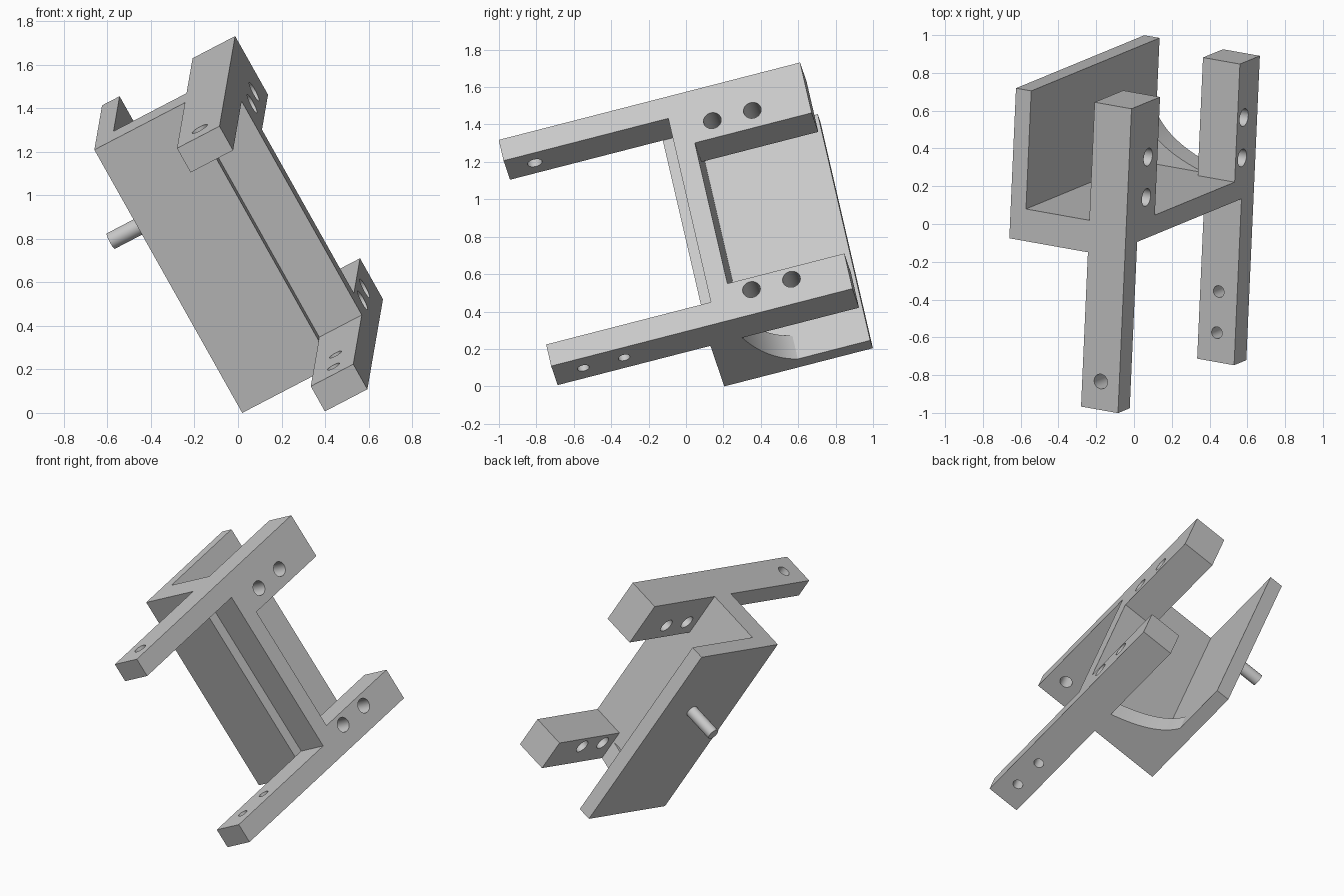
import bpy, bmesh, math
from mathutils import Vector, Matrix

cube = bpy.data.objects.get("Cube")
if cube:
    bpy.data.objects.remove(cube, do_unlink=True)

# Tilted part frame: local x across the plate, y along the arms, z up the plate
up = Vector((-0.480, -0.198, 0.854)).normalized()
along = Vector((0.045, 0.968, 0.245))
along = (along - up * along.dot(up)).normalized()
across = along.cross(up)
frame = Matrix((across, along, up)).transposed().to_4x4()

grey = bpy.data.materials.new("plain_grey")
grey.use_nodes = True
colour = (0.58, 0.58, 0.58, 1)
grey.diffuse_color = colour
grey.node_tree.nodes["Principled BSDF"].inputs["Base Color"].default_value = colour


def add_object(name, bm):
    bmesh.ops.recalc_face_normals(bm, faces=bm.faces)
    mesh = bpy.data.meshes.new(name)
    bm.to_mesh(mesh)
    bm.free()
    mesh.materials.append(grey)
    obj = bpy.data.objects.new(name, mesh)
    bpy.context.collection.objects.link(obj)
    obj.matrix_world = frame
    return obj


def prism(name, outline, axis, low, high):
    """Extrude a 2D outline along one local axis ('x' or 'z')."""
    bm = bmesh.new()
    place = (lambda p: (low, p[0], p[1])) if axis == "x" else (lambda p: (p[0], p[1], low))
    face = bm.faces.new([bm.verts.new(place(p)) for p in outline])
    shift = Vector((1, 0, 0) if axis == "x" else (0, 0, 1)) * (high - low)
    moved = bmesh.ops.extrude_face_region(bm, geom=[face], use_keep_orig=True)["geom"]
    bmesh.ops.translate(bm, vec=shift, verts=[v for v in moved if isinstance(v, bmesh.types.BMVert)])
    return add_object(name, bm)


def cylinder(name, centre, axis, radius, length):
    bm = bmesh.new()
    turn = Matrix.Rotation(math.pi / 2, 4, "Y") if axis == "x" else Matrix.Identity(4)
    bmesh.ops.create_cone(bm, cap_ends=True, segments=32, radius1=radius, radius2=radius,
                          depth=length, matrix=Matrix.Translation(centre) @ turn)
    return add_object(name, bm)


def drill(obj, holes):
    """Cut round holes given as (centre, axis, radius)."""
    cutters = []
    for centre, axis, radius in holes:
        cutter = cylinder("hole_cutter", centre, axis, radius, 0.5)
        cutter.hide_render = True
        mod = obj.modifiers.new("hole", "BOOLEAN")
        mod.operation, mod.solver, mod.object = "DIFFERENCE", "EXACT", cutter
        cutters.append(cutter)
    bpy.context.view_layer.update()
    mesh = bpy.data.meshes.new_from_object(obj.evaluated_get(bpy.context.evaluated_depsgraph_get()))
    obj.modifiers.clear()
    obj.data = mesh
    for cutter in cutters:
        bpy.data.objects.remove(cutter, do_unlink=True)


left, wall_in, arm_in, right = -0.015, 0.077, 0.46, 0.683
front, step, inner, back, tip = 0.199, 0.265, 0.374, 1.02, -0.645
bottom, top = -0.05, 1.365
low_arm, high_arm = 0.085, 1.235
low_lug, high_lug = 0.17, 1.05

# Main plate with its side wall
parts = [prism("plate_and_side_wall",
               [(left, front), (arm_in, front), (arm_in, inner), (wall_in, inner),
                (wall_in, back), (left, back)], "z", bottom, top)]

# Recessed web joining the two arms
parts.append(prism("recessed_web", [(arm_in, step), (right, step), (right, inner), (arm_in, inner)],
                   "z", low_arm, high_arm))


# Arms: slim in front, deeper lug behind the plate
def arm(name, outer, slim, lug):
    return prism(name, [(tip, outer), (back, outer), (back, lug), (inner, lug),
                        (inner, slim), (tip, slim)], "x", arm_in, right)


mid = (arm_in + right) / 2
lower = arm("lower_arm", bottom, low_arm, low_lug)
drill(lower, [((mid, y, 0), "z", 0.032) for y in (-0.26, -0.485)]
      + [((mid, y, 0.098), "x", 0.048) for y in (0.492, 0.713)])
upper = arm("upper_arm", top, high_arm, high_lug)
drill(upper, [((mid, -0.49, 1.3), "z", 0.04)]
      + [((mid, y, 1.155), "x", 0.048) for y in (0.492, 0.713)])
parts += [lower, upper]

# Curved gusset between plate and wall at the lower end
start, bend, end = Vector((arm_in, inner)), Vector((0.16, 0.46)), Vector((wall_in, 0.62))
curve = []
for i in range(17):
    t = i / 16
    curve.append(start * (1 - t) ** 2 + bend * 2 * t * (1 - t) + end * t * t)
parts.append(prism("curved_gusset", curve + [(wall_in, inner)], "z", bottom, 0.095))

# Pin on the outside of the wall
parts.append(cylinder("side_pin", (left - 0.11, 0.685, 0.85), "x", 0.04, 0.22))

bpy.ops.object.select_all(action="DESELECT")
for part in parts:
    part.select_set(True)
bpy.context.view_layer.objects.active = parts[0]
bpy.ops.object.shade_smooth_by_angle(angle=math.radians(30))
